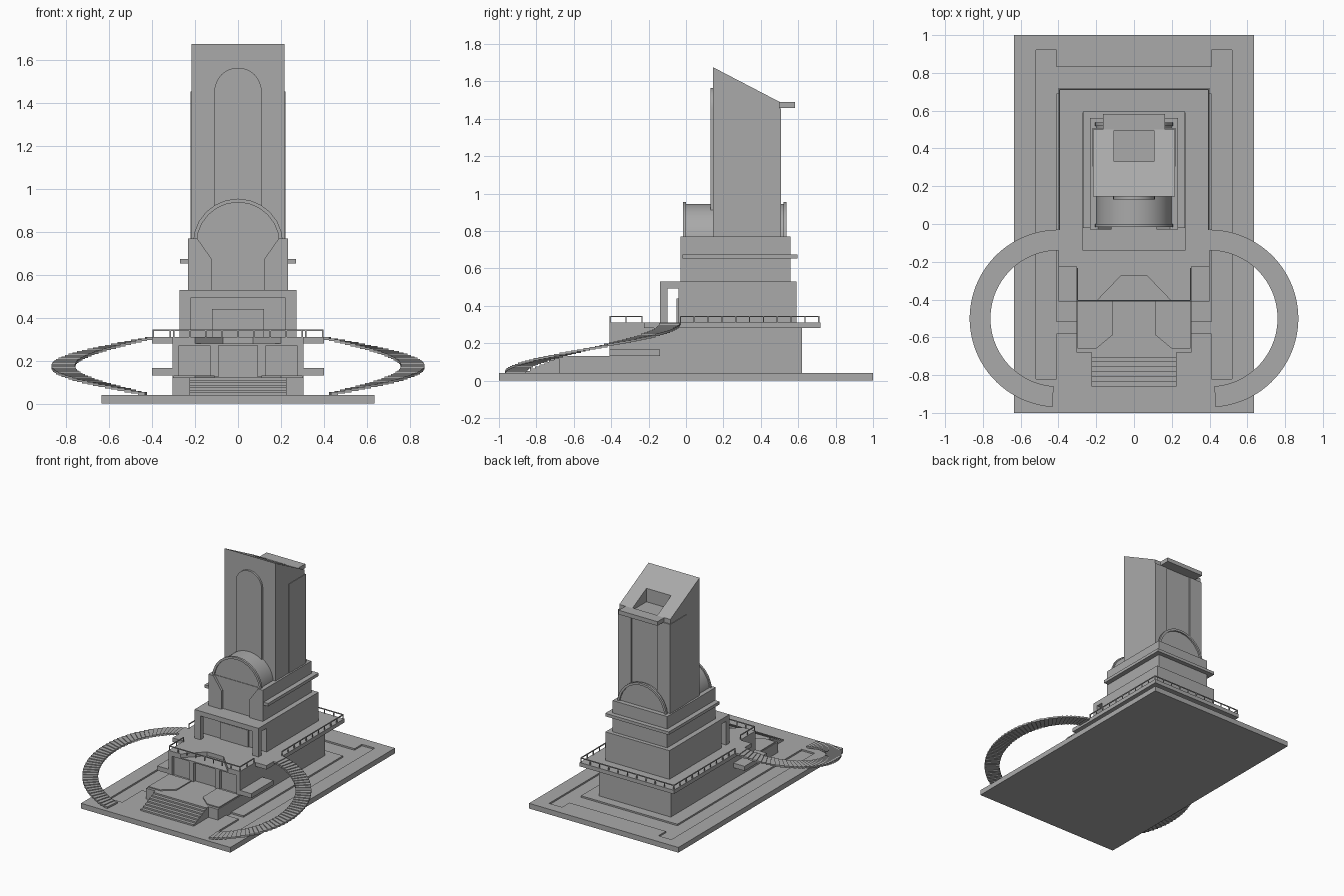
import bpy, bmesh, math
from mathutils import Vector

old = bpy.data.objects.get("Cube")
if old:
    bpy.data.objects.remove(old, do_unlink=True)

stone = bpy.data.materials.new("grey stone")
stone.use_nodes = True
grey = (0.4, 0.4, 0.4, 1)
stone.diffuse_color = grey
stone.node_tree.nodes["Principled BSDF"].inputs["Base Color"].default_value = grey


def finish(name, bm):
    bmesh.ops.recalc_face_normals(bm, faces=bm.faces)
    mesh = bpy.data.meshes.new(name)
    bm.to_mesh(mesh)
    bm.free()
    mesh.materials.append(stone)
    ob = bpy.data.objects.new(name, mesh)
    bpy.context.collection.objects.link(ob)
    return ob


def add_prism(bm, pts, axis, lo, hi):
    """Extrude a 2D outline along an axis."""
    place = {"x": lambda a, b, t: (t, a, b),
             "y": lambda a, b, t: (a, t, b),
             "z": lambda a, b, t: (a, b, t)}[axis]
    face = bm.faces.new([bm.verts.new(place(a, b, lo)) for a, b in pts])
    ext = bmesh.ops.extrude_face_region(bm, geom=[face])
    verts = [g for g in ext["geom"] if isinstance(g, bmesh.types.BMVert)]
    bmesh.ops.translate(bm, verts=verts, vec=Vector(place(0, 0, hi - lo)))


def add_box(bm, x0, x1, y0, y1, z0, z1):
    add_prism(bm, [(x0, y0), (x1, y0), (x1, y1), (x0, y1)], "z", z0, z1)


def prism(name, pts, axis, lo, hi):
    bm = bmesh.new()
    add_prism(bm, pts, axis, lo, hi)
    return finish(name, bm)


def boxes(name, *dims):
    bm = bmesh.new()
    for d in dims:
        add_box(bm, *d)
    return finish(name, bm)


def mirrored(pts):
    """Close a right-hand outline with its mirror image."""
    return pts + [(-x, y) for x, y in reversed(pts)]


def pair(name, x0, x1, *rest):
    return boxes(name, (x0, x1, *rest), (-x1, -x0, *rest))


def cut(ob, cutter):
    cutter.hide_render = True
    cutter.hide_viewport = True
    mod = ob.modifiers.new("cut", "BOOLEAN")
    mod.object = cutter
    mod.solver = "EXACT"


def arc(r, cz, n, a0=0, a1=math.pi):
    return [(r * math.cos(a0 + (a1 - a0) * i / n), cz + r * math.sin(a0 + (a1 - a0) * i / n))
            for i in range(n + 1)]


# Ground slab with a sunken channel around the building
ground = boxes("ground_slab", (-.635, .635, -1, 1, 0, .04))
right = [(.41, .83), (.41, .92), (.52, .92), (.52, -.82), (.41, -.82), (.41, -.58),
         (.305, -.58), (.305, -.52), (.41, -.52), (.41, .69)]
cut(ground, prism("channel_cutter", mirrored(right), "z", .028, .06))

# Lower storey with three recessed doorways
boxes("lower_storey", (-.305, .305, -.385, .62, .04, .28))
pair("front_corner_pillars", .275, .305, -.41, -.385, .04, .28)
pair("door_piers", .09, .13, -.41, -.385, .125, .28)
boxes("door_lintel", (-.275, .275, -.41, -.385, .272, .281))
pair("side_shelves", .305, .40, -.41, -.14, .13, .165)

# Front terrace, planters and steps
boxes("front_terrace", (-.305, .305, -.68, -.385, .04, .122))
planter = [(.11, -.41), (.11, -.585), (.20, -.66), (.30, -.66), (.30, -.41)]
for side, s in (("left", 1), ("right", -1)):
    prism(side + "_planter", [(s * x, y) for x, y in planter], "z", .12, .13)
steps = 7
boxes("front_steps", *[(-.225, .225, -.86 + .18 * i / steps, -.68, .04, .04 + .082 * (i + 1) / steps)
                       for i in range(steps)])

# Balcony slab with a notch over the entrance
prism("balcony_slab", mirrored([(.40, .72), (.40, -.225), (.305, -.225), (.305, -.41),
                                (.20, -.41), (.07, -.275)]), "z", .28, .31)

# Railings
rail_bm = bmesh.new()


def railing(p, q, n):
    p, q, h = Vector(p), Vector(q), .003
    for i in range(n + 1):
        c = p.lerp(q, i / n)
        add_box(rail_bm, c.x - h, c.x + h, c.y - h, c.y + h, .31, .343)
    add_box(rail_bm, min(p.x, q.x) - h, max(p.x, q.x) + h,
            min(p.y, q.y) - h, max(p.y, q.y) + h, .339, .346)


for s in (1, -1):
    railing((s * .395, -.03), (s * .395, .71), 10)
    railing((s * .30, -.405), (s * .30, -.235), 2)
railing((-.395, .712), (.395, .712), 10)
railing((-.30, -.405), (.30, -.405), 8)
finish("railings", rail_bm)

# Curved outer stairs on both sides
treads, r_in, r_out, cy = 44, .36, .47, -.50
for side, s in (("left", 1), ("right", -1)):
    bm = bmesh.new()
    for i in range(treads):
        a, b = [math.pi / 2 - math.radians(176) * k / treads for k in (i, i + 1)]
        quad = [(s * (.40 + r * math.cos(t)), cy + r * math.sin(t))
                for r, t in ((r_in, a), (r_out, a), (r_out, b), (r_in, b))]
        top = .31 - .262 * i / treads
        add_prism(bm, quad, "z", top - .013, top)
    finish(side + "_curved_stair", bm)

# Second storey with an open portico
boxes("second_storey", (-.272, .272, -.04, .59, .31, .53))
boxes("portico_roof", (-.272, .272, -.14, -.04, .493, .53))
pair("portico_pillars", .222, .272, -.14, -.10, .31, .495)
boxes("portico_door", (-.12, .12, -.05, -.04, .31, .44))

# Third storey with a keyhole shaped front recess and a ledge
boxes("third_storey", (-.232, .232, -.012, .56, .53, .77))
cheek = [(.232, .53), (.12, .53), (.12, .67), (.19, .77), (.232, .77)]
for side, s in (("left", 1), ("right", -1)):
    prism(side + "_front_cheek", [(s * x, z) for x, z in cheek], "y", -.03, -.012)
pair("ledge_sides", .232, .27, -.02, .595, .652, .675)
boxes("ledge_back", (-.232, .232, .56, .595, .652, .675))

# Barrel vault with a raised rim at each end
vault = prism("barrel_vault", arc(.20, .745, 24), "y", -.008, .525)
rim = arc(.21, .745, 12) + arc(.193, .745, 12)[::-1]
rims = [prism("front_vault_rim", rim, "y", -.016, .0),
        prism("back_vault_rim", rim, "y", .52, .537)]

# Tower with a sloping roof and a roof notch
tower = prism("tower", [(.145, .77), (.50, .77), (.50, 1.49), (.145, 1.675)], "x", -.217, .217)
cut(tower, boxes("notch_cutter", (-.105, .105, .33, .6, 1.475, 1.8)))
panel = prism("arched_front_panel", arc(.11, 1.455, 16) + [(-.11, .77), (.11, .77)], "y", .13, .147)
boxes("roof_balcony", (-.165, .165, .495, .582, 1.458, 1.49))
pair("tower_corner_panels", .11, .221, .305, .508, .77, 1.455)

# Smooth the curved parts
bpy.ops.object.select_all(action="DESELECT")
for ob in [vault, panel] + rims:
    ob.select_set(True)
bpy.context.view_layer.objects.active = vault
bpy.ops.object.shade_smooth_by_angle(angle=math.radians(30))
